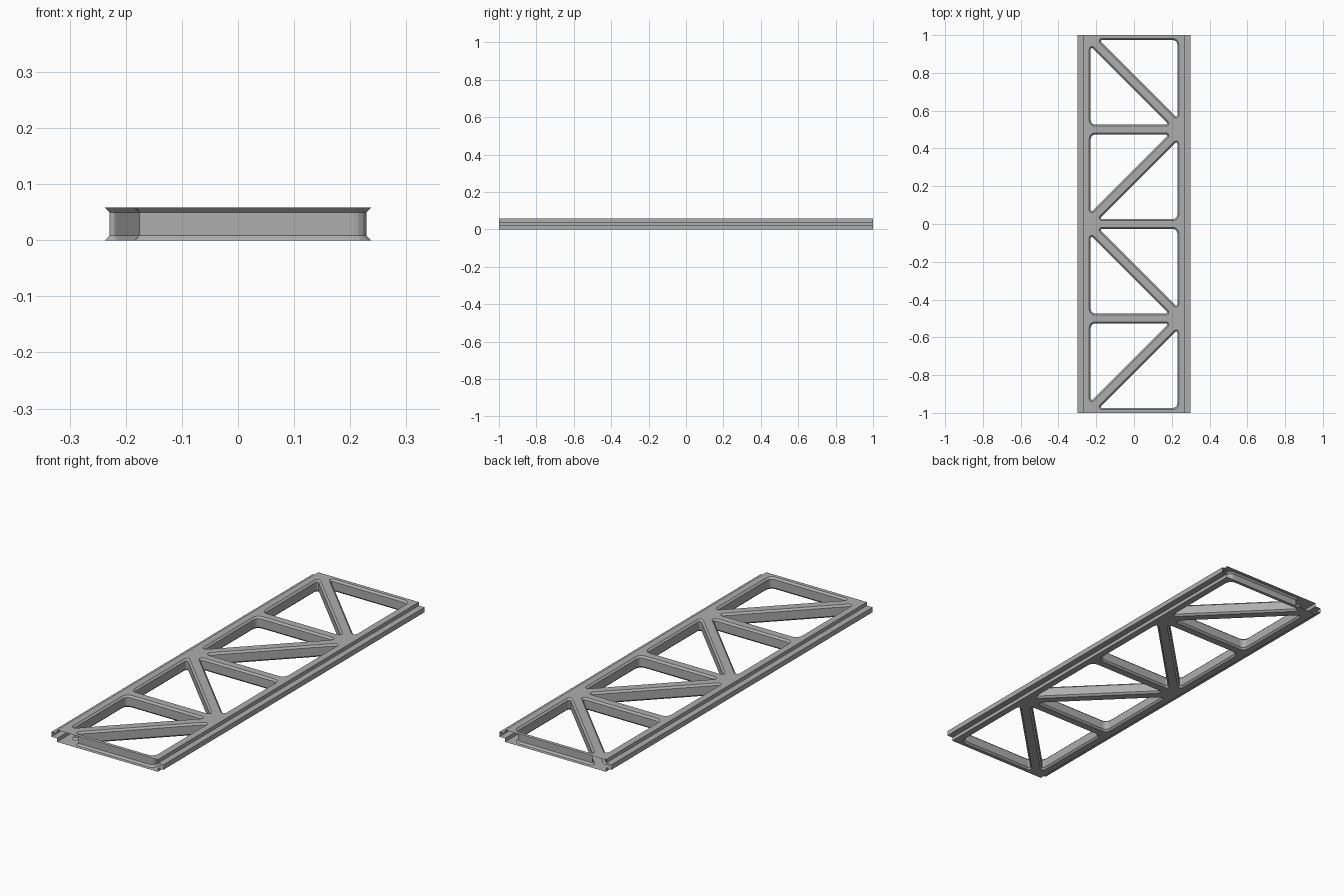
import bpy, bmesh, math
from mathutils import Vector

if "Cube" in bpy.data.objects:
    bpy.data.objects.remove(bpy.data.objects["Cube"])

H = 0.058      # panel height
C = 0.0085     # chamfer around each opening
RAIL = 0.27    # half width of the flat plates
BAR = 0.018    # half width of a cross bar
SIDE = 0.2375  # opening edge beside the rails

grey = bpy.data.materials.new("metal_grey")
grey.diffuse_color = (0.42, 0.42, 0.42, 1)
grey.use_nodes = True
grey.node_tree.nodes["Principled BSDF"].inputs["Base Color"].default_value = grey.diffuse_color


def finish(bm, name):
    me = bpy.data.meshes.new(name)
    bm.to_mesh(me)
    bm.free()
    me.materials.append(grey)
    ob = bpy.data.objects.new(name, me)
    bpy.context.collection.objects.link(ob)
    return ob


def rounded(points, radii, inset, steps=4):
    """Counter-clockwise polygon with filleted corners, moved inward by inset."""
    out = []
    for i, p in enumerate(points):
        a = (points[i - 1] - p).normalized()
        b = (points[(i + 1) % len(points)] - p).normalized()
        half = a.angle(b) / 2
        centre = p + (a + b).normalized() * radii[i] / math.sin(half)
        n0 = Vector((a.y, -a.x))
        n0 = n0 if n0.dot(b) < 0 else -n0
        start = math.atan2(n0.y, n0.x)
        sweep = math.pi - 2 * half
        for k in range(steps + 1):
            t = start + sweep * k / steps
            out.append(centre + Vector((math.cos(t), math.sin(t))) * (radii[i] - inset))
    return out


def openings():
    """Two triangular openings in each of the four bays."""
    d = 0.027
    for bay in range(4):
        cy = -0.75 + 0.5 * bay
        low, high = -0.25 + BAR, 0.25 - BAR
        flip = -1 if bay % 2 == 0 else 1
        left = [(-SIDE, low), (-d - low, low), (-SIDE, SIDE - d)]
        right = [(SIDE, high), (d - high, high), (SIDE, d - SIDE)]
        for tri in (left, right):
            pts = [Vector((x, cy + flip * y)) for x, y in tri]
            rad = [0.031, 0.0145, 0.0145]
            if flip < 0:
                pts.reverse()
                rad.reverse()
            yield pts, rad


# Truss panel: two pierced plates joined by chamfered opening walls
bm = bmesh.new()


def ring(pts, z):
    return [bm.verts.new((p[0], p[1], z)) for p in pts]


def loop_edges(vs):
    return [bm.edges.new((vs[i - 1], vs[i])) for i in range(len(vs))]


border = [(-RAIL, -1), (RAIL, -1), (RAIL, 1), (-RAIL, 1)]
plates = {z: loop_edges(ring(border, z)) for z in (0, H)}
walls = []
for pts, rad in openings():
    rings = [ring(rounded(pts, rad, o), z) for o, z in ((0, 0), (C, C), (C, H - C), (0, H))]
    plates[0] += loop_edges(rings[0])
    plates[H] += loop_edges(rings[3])
    walls.append(rings)
for z, edges in plates.items():
    res = bmesh.ops.triangle_fill(bm, use_beauty=True, use_dissolve=False, edges=edges,
                                  normal=(0, 0, 1 if z else -1))
    for f in res["geom"]:
        if isinstance(f, bmesh.types.BMFace):
            f.normal_update()
            if (f.normal.z > 0) != (z > 0):
                f.normal_flip()
for rings in walls:
    for lo, hi in zip(rings, rings[1:]):
        n = len(lo)
        for i in range(n):
            j = (i + 1) % n
            bm.faces.new((lo[j], lo[i], hi[i], hi[j]))
finish(bm, "truss_panel")

# Side rails: open-ended stepped tongue running the full length
profile = [(RAIL, 0), (RAIL, 0.017), (0.30, 0.017), (0.30, 0.041), (RAIL, 0.041), (RAIL, H)]
for side, name in ((1, "right_rail"), (-1, "left_rail")):
    bm = bmesh.new()
    front = [bm.verts.new((side * x, -1, z)) for x, z in profile]
    back = [bm.verts.new((side * x, 1, z)) for x, z in profile]
    for i in range(len(profile) - 1):
        q = [front[i], back[i], back[i + 1], front[i + 1]]
        bm.faces.new(q if side > 0 else q[::-1])
    finish(bm, name)
